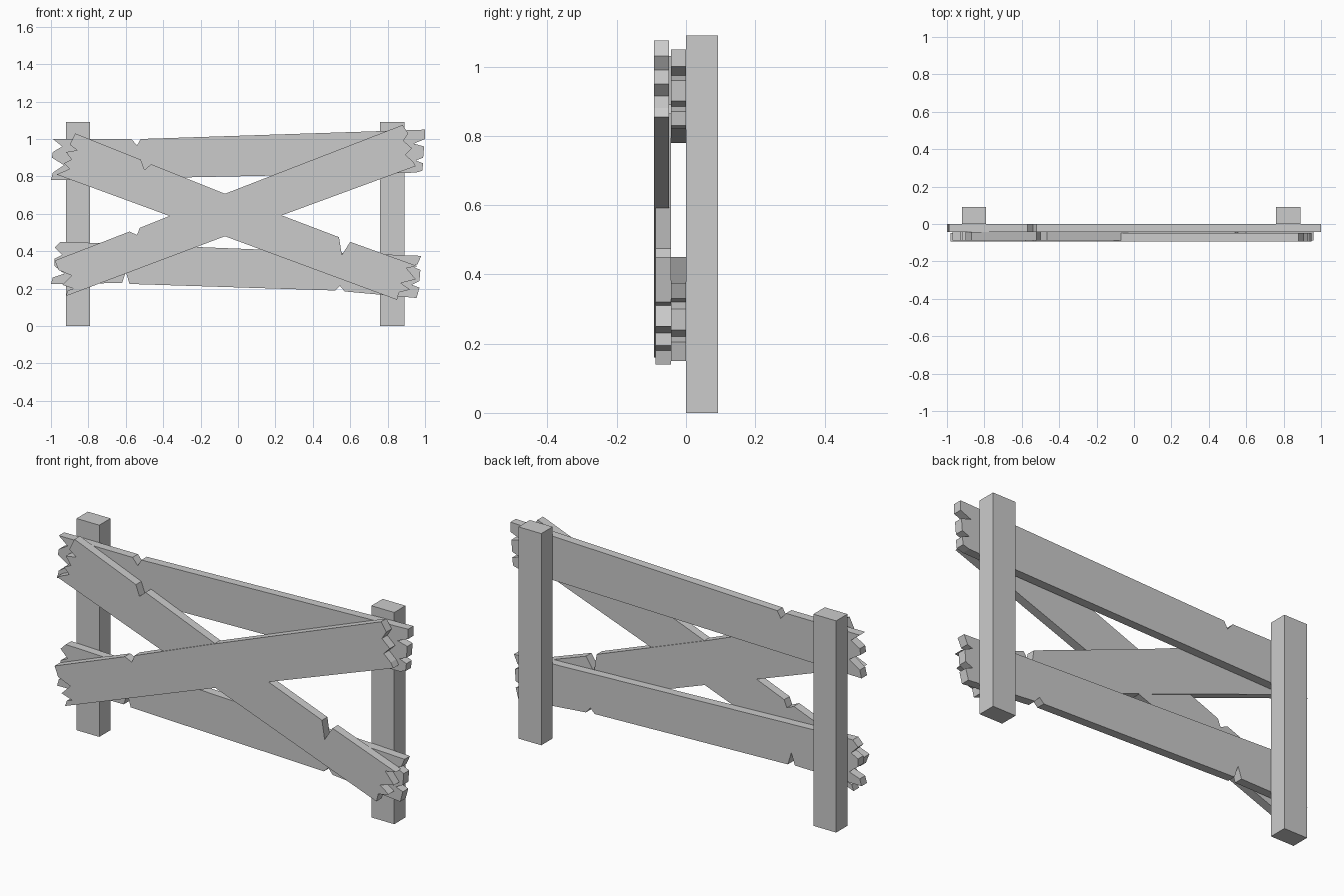
import bpy
import bmesh

cube = bpy.data.objects.get("Cube")
if cube:
    bpy.data.objects.remove(cube, do_unlink=True)

wood = bpy.data.materials.new("plain_grey")
wood.use_nodes = True
grey = (0.6, 0.6, 0.6, 1.0)
wood.diffuse_color = grey
wood.node_tree.nodes["Principled BSDF"].inputs["Base Color"].default_value = grey


def extrude_outline(name, outline, front, back):
    """Extrude an x-z outline, given in hundredths, from front to back along y."""
    bm = bmesh.new()
    face = bm.faces.new([bm.verts.new((x / 100, front, z / 100)) for x, z in outline])
    grown = bmesh.ops.extrude_face_region(bm, geom=[face])
    moved = [g for g in grown["geom"] if isinstance(g, bmesh.types.BMVert)]
    bmesh.ops.translate(bm, verts=moved, vec=(0, back - front, 0))
    bmesh.ops.recalc_face_normals(bm, faces=bm.faces)
    mesh = bpy.data.meshes.new(name)
    bm.to_mesh(mesh)
    bm.free()
    mesh.materials.append(wood)
    obj = bpy.data.objects.new(name, mesh)
    bpy.context.collection.objects.link(obj)
    return obj


def plank(name, front, top, right_end, bottom, left_end):
    """Board outline, clockwise: notched top, broken right end, bottom, broken left end."""
    extrude_outline(name, top + right_end + bottom + left_end, front, front + 0.044)


# Square posts
for name, x in (("right_post", -92), ("left_post", 76)):
    extrude_outline(name, [(x, 0), (x + 13, 0), (x + 13, 109), (x, 109)], 0, 0.092)

# Horizontal rails against the posts
plank("upper_rail", -0.044,
      top=[(-99, 100), (-57, 100), (-54, 96.5), (-52, 100)],
      right_end=[(100, 105), (100, 100), (94, 97.5), (99.5, 96), (99, 90),
                 (95, 88.5), (99, 87), (98.5, 83)],
      bottom=[(95, 82)],
      left_end=[(-100, 78), (-99, 82), (-93, 86), (-99.5, 90), (-99, 93), (-94, 96)])
plank("lower_rail", -0.044,
      top=[(-95, 45), (-79, 44.5)],
      right_end=[(98, 37.5), (96, 33), (93, 32), (97.5, 30), (97, 24),
                 (93, 22), (97, 20.5)],
      bottom=[(95.5, 15), (57, 18.5), (54.5, 21.5), (52, 19),
              (-58, 22.5), (-60, 29), (-62, 23)],
      left_end=[(-100, 22.5), (-99, 26), (-93, 28), (-98, 32), (-98, 36),
                (-94, 38), (-98, 42)])

# Crossed braces, the rising one slightly in front
plank("falling_brace", -0.088,
      top=[(-87, 103), (-52, 89), (-50, 83.5), (-46.5, 86.5), (-7, 70.7),
           (54, 47.5), (55.5, 38), (60, 45)],
      right_end=[(96, 32), (90, 31), (95, 25), (87, 23), (92, 19.5), (86, 18)],
      bottom=[(85, 14), (-7, 48)],
      left_end=[(-97, 81), (-90, 84), (-93, 87), (-89, 89), (-92, 93),
                (-86, 94), (-90, 97)])
plank("rising_brace", -0.093,
      top=[(-98, 35), (-58, 50.5), (-54, 48.7), (-52.5, 52.5), (-7, 70.7)],
      right_end=[(88, 107.5), (91, 103), (88.5, 99), (93, 95), (89.5, 91.5),
                 (93.5, 88)],
      bottom=[(95, 85.5), (-7, 48)],
      left_end=[(-92, 16), (-91, 19), (-88, 20), (-94, 22), (-89, 27), (-96, 30)])
